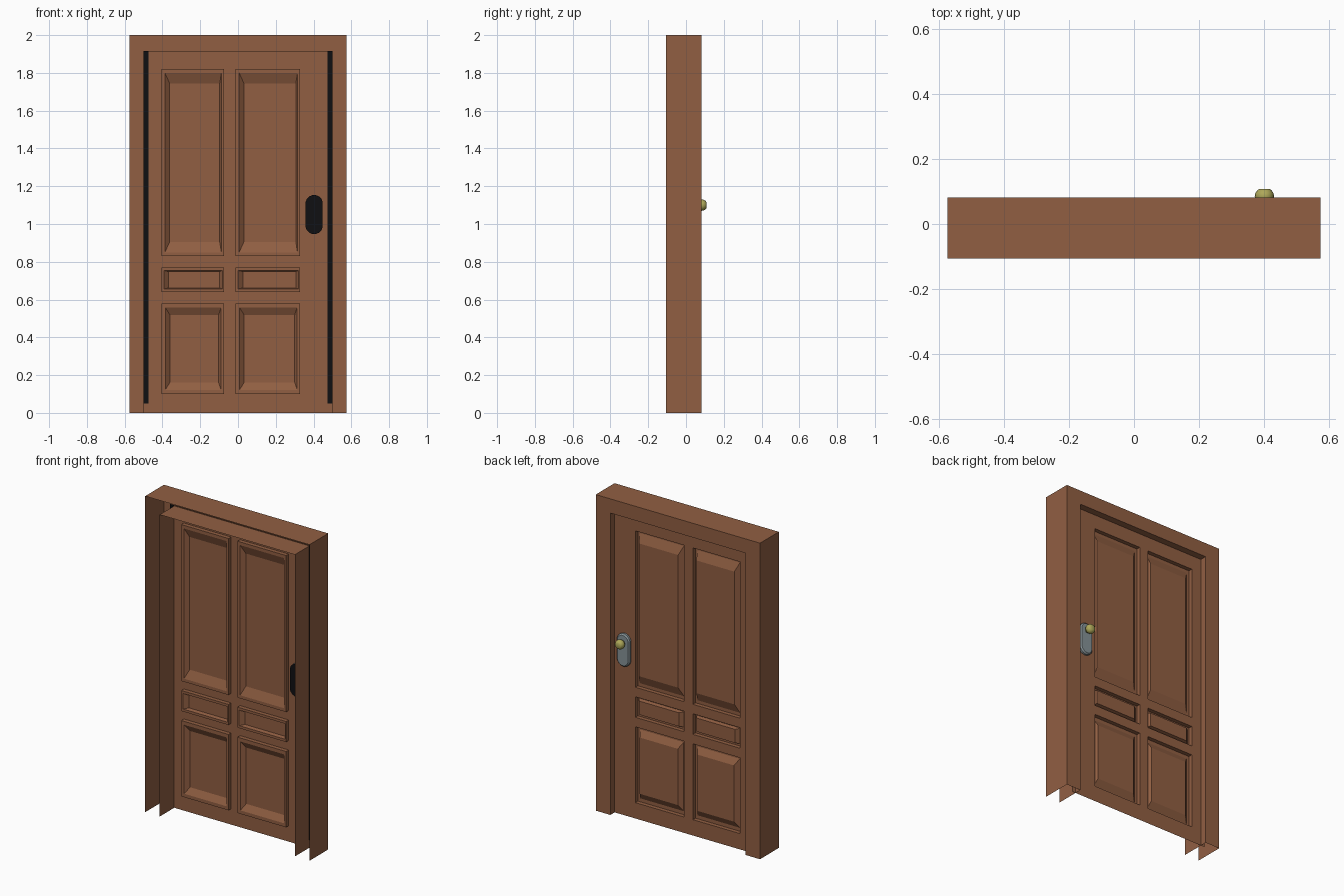
import bpy, bmesh, math
from mathutils import Vector

if "Cube" in bpy.data.objects:
    bpy.data.objects.remove(bpy.data.objects["Cube"])


def material(name, rgb):
    m = bpy.data.materials.new(name)
    m.diffuse_color = (*rgb, 1)
    m.use_nodes = True
    m.node_tree.nodes["Principled BSDF"].inputs["Base Color"].default_value = m.diffuse_color
    return m


WOOD = material("brown wood", (0.283, 0.114, 0.055))
STEEL = material("grey steel", (0.24, 0.29, 0.31))
BRASS = material("yellow brass", (0.42, 0.39, 0.10))
BLACK = material("black", (0.005, 0.005, 0.006))

Y_FRONT, Y_BACK = -0.107, 0.081   # frame depth
Y_LEAF = 0.038                    # door leaf surface


def finish(name, bm, *mats, smooth=False):
    me = bpy.data.meshes.new(name)
    bmesh.ops.remove_doubles(bm, verts=bm.verts, dist=1e-5)
    bm.to_mesh(me)
    bm.free()
    for m in mats:
        me.materials.append(m)
    ob = bpy.data.objects.new(name, me)
    bpy.context.collection.objects.link(ob)
    if smooth:
        bpy.context.view_layer.objects.active = ob
        ob.select_set(True)
        bpy.ops.object.shade_smooth_by_angle(angle=math.radians(40))
        ob.select_set(False)
    return ob


def quad(bm, pts, facing):
    """Add a face whose normal points along the given direction."""
    f = bm.faces.new([bm.verts.new(p) for p in pts])
    f.normal_update()
    if f.normal.dot(Vector(facing)) < 0:
        f.normal_flip()
    return f


def bridge(bm, path_a, path_b, mid=None, closed=False):
    """Join two point paths with a strip of faces facing away from the path middle or +y."""
    n = len(path_a)
    for i in range(n if closed else n - 1):
        j = (i + 1) % n
        pts = [path_a[i], path_a[j], path_b[j], path_b[i]]
        c = sum((Vector(p) for p in pts), Vector()) / 4
        facing = (0, 1, 0) if mid is None else (c - Vector(mid[0])) * mid[1]
        if mid is not None:
            facing.y = 0
        quad(bm, pts, facing)


# Frame: open shell with outer sides, back face and inner jamb
def arch(x, z, y):
    return [(-x, y, 0), (-x, y, z), (x, y, z), (x, y, 0)]


bm = bmesh.new()
OUT, IN = (0.575, 2.0), (0.473, 1.91)
centre = (0, 0, 1)
bridge(bm, arch(*OUT, Y_FRONT), arch(*OUT, Y_BACK), (centre, 1))
bridge(bm, arch(*OUT, Y_BACK), arch(*IN, Y_BACK))
bridge(bm, arch(*IN, Y_FRONT), arch(*IN, Y_BACK), (centre, -1))
finish("door_frame", bm, WOOD)

# Door leaf: sheet with six raised panels set in grooves
XS = (-0.5, -0.405, -0.075, -0.012, 0.328, 0.5)
ZS = (0, 0.10, 0.58, 0.64, 0.77, 0.83, 1.82, 1.915)
# per row: groove inset and field inset as (left, right, bottom and top)
ROWS = {
    1: ((0.020, 0.015, 0.022), (0.045, 0.028, 0.062)),
    3: ((0.012, 0.008, 0.016), (0.038, 0.022, 0.022)),
    5: ((0.018, 0.013, 0.020), (0.043, 0.022, 0.075)),
}


def rect(x0, x1, z0, z1, y):
    return [(x0, y, z0), (x1, y, z0), (x1, y, z1), (x0, y, z1)]


bm = bmesh.new()
Y_GROOVE, Y_FIELD = 0.012, 0.034
for i in range(5):
    for k in range(7):
        x0, x1, z0, z1 = XS[i], XS[i + 1], ZS[k], ZS[k + 1]
        rim = rect(x0, x1, z0, z1, Y_LEAF)
        if i in (1, 3) and k in ROWS:
            g, f = ROWS[k]
            floor = rect(x0, x1, z0, z1, Y_GROOVE)
            foot = rect(x0 + g[0], x1 - g[1], z0 + g[2], z1 - g[2], Y_GROOVE)
            field = rect(x0 + f[0], x1 - f[1], z0 + f[2], z1 - f[2], Y_FIELD)
            mid = ((x0 + x1) / 2, 0, (z0 + z1) / 2)
            bridge(bm, rim, floor, (mid, -1), True)
            bridge(bm, floor, foot, None, True)
            bridge(bm, foot, field, None, True)
            quad(bm, field, (0, 1, 0))
        else:
            quad(bm, rim, (0, 1, 0))
finish("door_leaf", bm, WOOD)

# Black strips hidden between leaf edge and jamb
for side, sx in (("left", -1), ("right", 1)):
    bm = bmesh.new()
    quad(bm, rect(sx * 0.474, sx * 0.5, 0.05, 1.915, Y_LEAF - 0.003), (0, -1, 0))
    finish(f"edge_strip_{side}", bm, BLACK)


# Lock plate: capsule outline with a bevelled rim, black on its front
def capsule(r, y, cx=0.403, cz=1.05, half=0.058):
    pts = []
    for s in range(16):
        a = 2 * math.pi * (s + 0.5) / 16
        z = cz + (half if math.sin(a) > 0 else -half)
        pts.append((cx + r * math.cos(a), y, z + r * math.sin(a)))
    return pts


bm = bmesh.new()
mid = ((0.403, 0, 1.05), 1)
rings = [capsule(0.046, 0.008), capsule(0.046, 0.050), capsule(0.038, 0.058)]
bridge(bm, rings[0], rings[1], mid, True)
bridge(bm, rings[1], rings[2], mid, True)
quad(bm, rings[2], (0, 1, 0))
quad(bm, rings[0], (0, -1, 0)).material_index = 1
finish("lock_plate", bm, STEEL, BLACK)

# Knob: turned profile of radius and depth
profile = [(0.014, 0.056), (0.016, 0.066), (0.026, 0.074), (0.030, 0.083),
           (0.028, 0.095), (0.022, 0.104), (0.016, 0.108)]
bm = bmesh.new()
kc = Vector((0.402, 0, 1.1))
rings = []
for r, y in profile:
    rings.append([tuple(kc + Vector((r * math.cos(2 * math.pi * s / 16), y,
                                     r * math.sin(2 * math.pi * s / 16)))) for s in range(16)])
for a, b in zip(rings, rings[1:]):
    bridge(bm, a, b, (kc, 1), True)
quad(bm, rings[-1], (0, 1, 0))
finish("knob", bm, BRASS, smooth=True)
